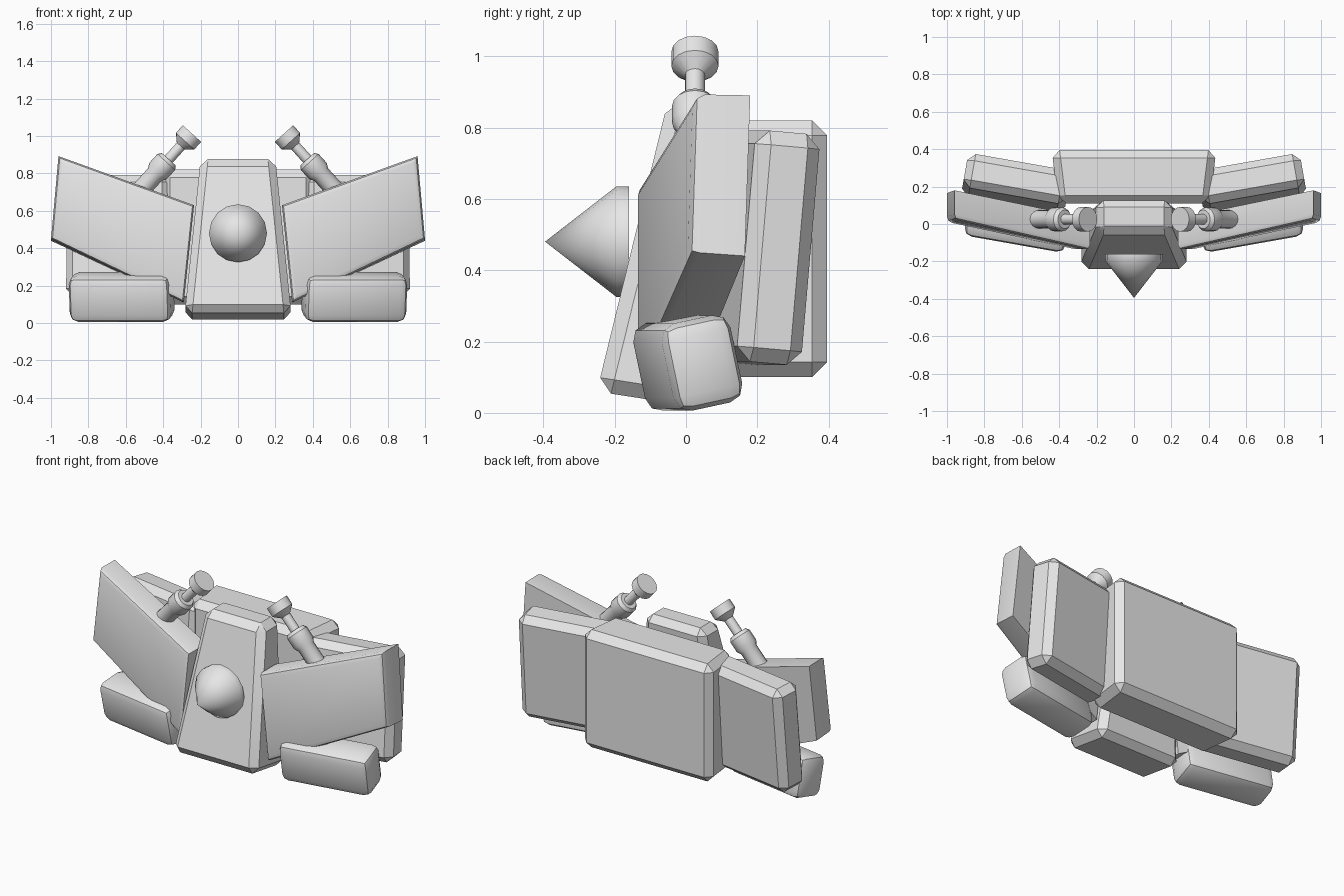
import bpy, bmesh
from math import radians
from mathutils import Matrix, Vector

if "Cube" in bpy.data.objects:
    bpy.data.objects.remove(bpy.data.objects["Cube"], do_unlink=True)

grey = bpy.data.materials.new("light_grey")
grey.use_nodes = True
grey.diffuse_color = (0.8, 0.8, 0.8, 1)
grey.node_tree.nodes["Principled BSDF"].inputs["Base Color"].default_value = grey.diffuse_color


def finish(bm, name, flip=False, angle=30):
    """Turn a bmesh into a shaded object, optionally mirrored across x."""
    if flip:
        bmesh.ops.scale(bm, vec=(-1, 1, 1), verts=bm.verts)
    bmesh.ops.recalc_face_normals(bm, faces=bm.faces)
    mesh = bpy.data.meshes.new(name)
    bm.to_mesh(mesh)
    bm.free()
    mesh.materials.append(grey)
    ob = bpy.data.objects.new(name, mesh)
    bpy.context.collection.objects.link(ob)
    bpy.ops.object.select_all(action="DESELECT")
    ob.select_set(True)
    bpy.context.view_layer.objects.active = ob
    bpy.ops.object.shade_smooth_by_angle(angle=radians(angle))


def block(size, bevel, segments=1):
    """Box with bevelled edges, centred on the origin."""
    bm = bmesh.new()
    bmesh.ops.create_cube(bm, size=1)
    bmesh.ops.scale(bm, vec=size, verts=bm.verts)
    bmesh.ops.bevel(bm, geom=bm.edges[:], offset=bevel, segments=segments,
                    profile=0.5, affect="EDGES")
    return bm


def loft(first, second, bevel, pick=lambda e: True, segments=1):
    """Solid between two matching four-point outlines."""
    bm = bmesh.new()
    a = [bm.verts.new(p) for p in first]
    b = [bm.verts.new(p) for p in second]
    bm.faces.new(a)
    bm.faces.new(b[::-1])
    for i in range(4):
        j = (i + 1) % 4
        bm.faces.new((a[i], b[i], b[j], a[j]))
    bmesh.ops.recalc_face_normals(bm, faces=bm.faces)
    chosen = [e for e in bm.edges if pick(e)]
    bmesh.ops.bevel(bm, geom=chosen, offset=bevel, segments=segments,
                    profile=0.5, affect="EDGES")
    return bm


def lathe(profile, sides, matrix):
    """Revolve (radius, height) points around z, then place the result."""
    bm = bmesh.new()
    pts = [bm.verts.new((r, 0, h)) for r, h in profile]
    edges = [bm.edges.new(pair) for pair in zip(pts, pts[1:])]
    bmesh.ops.spin(bm, geom=pts + edges, cent=(0, 0, 0), axis=(0, 0, 1),
                   angle=radians(360), steps=sides)
    bmesh.ops.remove_doubles(bm, verts=bm.verts, dist=0.0005)
    bmesh.ops.transform(bm, matrix=matrix, verts=bm.verts)
    return bm


def rect(x, y0, y1, z):
    return [(-x, y0, z), (x, y0, z), (x, y1, z), (-x, y1, z)]


def wall(x, y, z0, z1):
    return [(-x, y, z0), (x, y, z0), (x, y, z1), (-x, y, z1)]


# Leaning, tapered chest block
bottom = [(x, y, 0.06 if y < 0 else 0.012) for x, y, _ in rect(0.285, -0.25, 0.06, 0)]
finish(loft(bottom, rect(0.2, -0.05, 0.13, 0.877), 0.04), "chest")

# Large rear block
finish(loft(wall(0.405, 0.11, 0.1, 0.82), wall(0.44, 0.395, 0.1, 0.82), 0.042), "rear_block")

# Spike with a short rim
finish(lathe([(0, 0.16), (0.155, 0.16), (0.155, 0.195), (0, 0.395)], 16,
             Matrix.Translation((0, 0, 0.48)) @ Matrix.Rotation(radians(90), 4, "X")),
       "chest_spike", angle=40)

# Gun outline from the muzzle down
gun = [(0, 0), (0.066, 0), (0.066, 0.055), (0.028, 0.09), (0.028, 0.185),
       (0.05, 0.185), (0.064, 0.205), (0.064, 0.27), (0.05, 0.295), (0.05, 0.52), (0, 0.52)]
gun_axis = Vector((0.67, 0, -0.74)).to_track_quat("Z", "Y").to_matrix().to_4x4()

for side, flip in (("left", False), ("right", True)):
    # Flared front wing with softened front edges
    inner = [(0.235, -0.14, 0.63), (0.235, 0.03, 0.63), (0.29, 0.03, 0.11), (0.29, -0.14, 0.11)]
    outer = [(0.96, 0.025, 0.893), (0.96, 0.18, 0.89), (1.0, 0.165, 0.44), (1.0, 0.01, 0.45)]
    front = lambda e: all(v.co.y < (0.03 if v.co.x > 0.5 else 0) for v in e.verts)
    finish(loft(inner, outer, 0.028, front, 2), side + "_wing", flip)

    # Angled rear side block
    bm = block((0.56, 0.185, 0.65), 0.04)
    bmesh.ops.transform(bm, verts=bm.verts, matrix=Matrix.Translation((0.63, 0.217, 0.463))
                        @ Matrix.Rotation(radians(10), 4, "Z")
                        @ Matrix.Rotation(radians(-5), 4, "X"))
    finish(bm, side + "_rear_panel", flip)

    # Tilted foot
    bm = block((0.55, 0.2, 0.25), 0.045, 2)
    bmesh.ops.transform(bm, verts=bm.verts, matrix=Matrix.Translation((0.622, 0.005, 0.14))
                        @ Matrix.Rotation(radians(10), 4, "Z")
                        @ Matrix.Rotation(radians(12), 4, "X"))
    finish(bm, side + "_foot", flip)

    # Shoulder gun
    finish(lathe(gun, 16, Matrix.Translation((0.246, 0.025, 1.013)) @ gun_axis),
           side + "_gun", flip)
